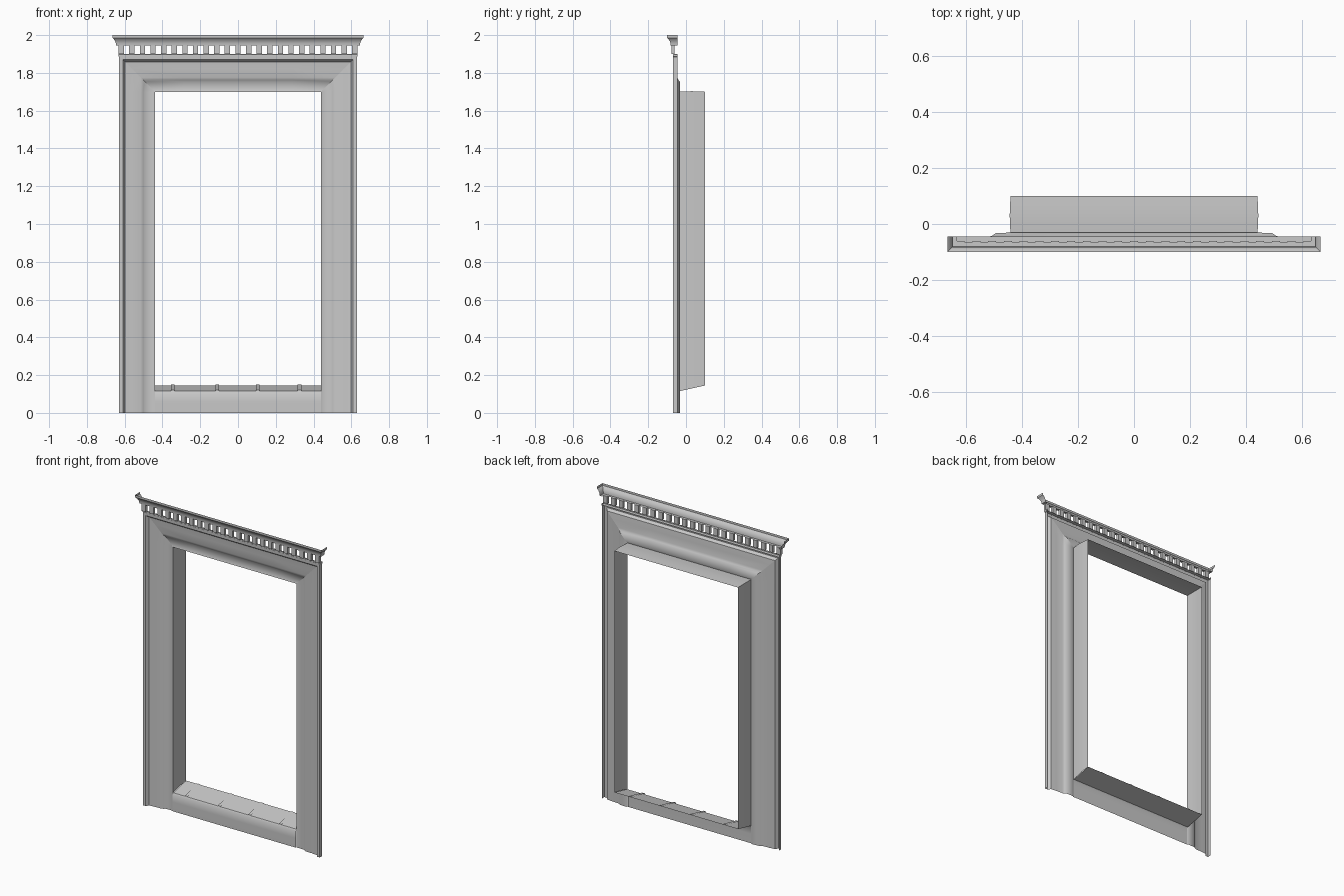
import bpy, bmesh, math

if "Cube" in bpy.data.objects:
    bpy.data.objects.remove(bpy.data.objects["Cube"])

stone = bpy.data.materials.new("grey_stone")
stone.diffuse_color = (0.58, 0.58, 0.58, 1)
stone.use_nodes = True
stone.node_tree.nodes["Principled BSDF"].inputs["Base Color"].default_value = stone.diffuse_color

IN_X, IN_Z = 0.44, 1.70                                # opening half width and head height
COURSES = [0.145, 0.345, 0.54, 0.735, 0.925, 1.12, 1.315, 1.51, 1.699]
JOINTS = [0.29, 0.10, -0.10, -0.29]


def finish(name, bm):
    me = bpy.data.meshes.new(name)
    bm.to_mesh(me)
    bm.free()
    me.materials.append(stone)
    for p in me.polygons:
        p.use_smooth = True
    me.set_sharp_from_angle(angle=math.radians(40))
    ob = bpy.data.objects.new(name, me)
    bpy.context.collection.objects.link(ob)
    return ob


def skin(name, sections):
    """Skin consecutive sections; every stone is its own sheet so joints stay visible."""
    bm = bmesh.new()
    for a, b in zip(sections, sections[1:]):
        va = [bm.verts.new(p) for p in a]
        vb = [bm.verts.new(p) for p in b]
        for i in range(len(a) - 1):
            bm.faces.new((va[i], va[i + 1], vb[i + 1], vb[i]))
    return finish(name, bm)


def around(profile, foot):
    """Sections up the right jamb, over the head and down the left jamb."""
    def jamb(side, z):
        return [(side * (IN_X + t), y, foot(y) if z is None else z) for t, y in profile]

    def corner(side):
        return [(side * (IN_X + t), y, IN_Z + t) for t, y in profile]

    head = [[(x, y, IN_Z + t) for t, y in profile] for x in JOINTS]
    rows = [None] + COURSES
    return ([jamb(1, z) for z in rows] + [corner(1)] + head + [corner(-1)]
            + [jamb(-1, z) for z in reversed(rows)])


def add_box(bm, x0, x1, y0, y1, z0, z1):
    r = bmesh.ops.create_cube(bm, size=1)
    for v in r["verts"]:
        v.co = ((x0 + x1) / 2 + v.co.x * (x1 - x0),
                (y0 + y1) / 2 + v.co.y * (y1 - y0),
                (z0 + z1) / 2 + v.co.z * (z1 - z0))


# Moulded face of the surround: (distance from opening, depth)
face = [(0, -0.035), (0.012, -0.031), (0.054, -0.033), (0.062, -0.040), (0.075, -0.045),
        (0.12, -0.047), (0.158, -0.051), (0.164, -0.060), (0.170, -0.068),
        (0.190, -0.069), (0.190, -0.045)]
skin("moulded_surround", around(face, lambda y: 0.0))

# Lining running back through the wall
lining = [(0, 0.10), (0.002, 0.06), (0.003, 0.03), (0.002, 0.0), (0, -0.035)]
skin("reveal_lining", around(lining, lambda y: 0.115 + (y + 0.035) * 0.222))

# Sill: upright front and sloping ledge
sill = [(-0.037, 0.0), (-0.037, 0.06), (-0.036, 0.108), (-0.030, 0.116), (0.10, 0.145)]
skin("sill", [[(x, y, z) for y, z in sill] for x in (0.44, 0.33, 0.11, -0.11, -0.34, -0.44)])

# Small raised joint covers on the sill ledge
cover = [(-0.035, 0.114), (-0.033, 0.121), (0.098, 0.149), (0.10, 0.145)]
for x in (0.325, 0.105, -0.11, -0.345):
    skin("sill_joint", [[(x + o, y, z) for y, z in cover] for o in (0.01, -0.01)])


# Cornice sheets with returned ends: (projection, height)
def returned(name, profile):
    def pt(side, front):
        return [(side * (0.63 + d), -0.065 - d if front else -0.045, z) for d, z in profile]
    skin(name, [pt(1, False), pt(1, True), pt(-1, True), pt(-1, False)])


returned("cornice", [(0.0, 1.945), (0.016, 1.945), (0.017, 1.957), (0.020, 1.966),
                     (0.026, 1.977), (0.033, 1.984), (0.035, 1.986), (0.035, 2.0)])
returned("dentil_base", [(0.0, 1.885), (0.003, 1.887), (0.003, 1.898), (0.0, 1.900)])

# Row of dentils with open gaps
bm = bmesh.new()
COUNT = 23
for i in range(COUNT):
    x = -0.618 + 1.236 * i / (COUNT - 1)
    add_box(bm, x - 0.014, x + 0.014, -0.078, -0.060, 1.899, 1.946)
finish("dentils", bm)
